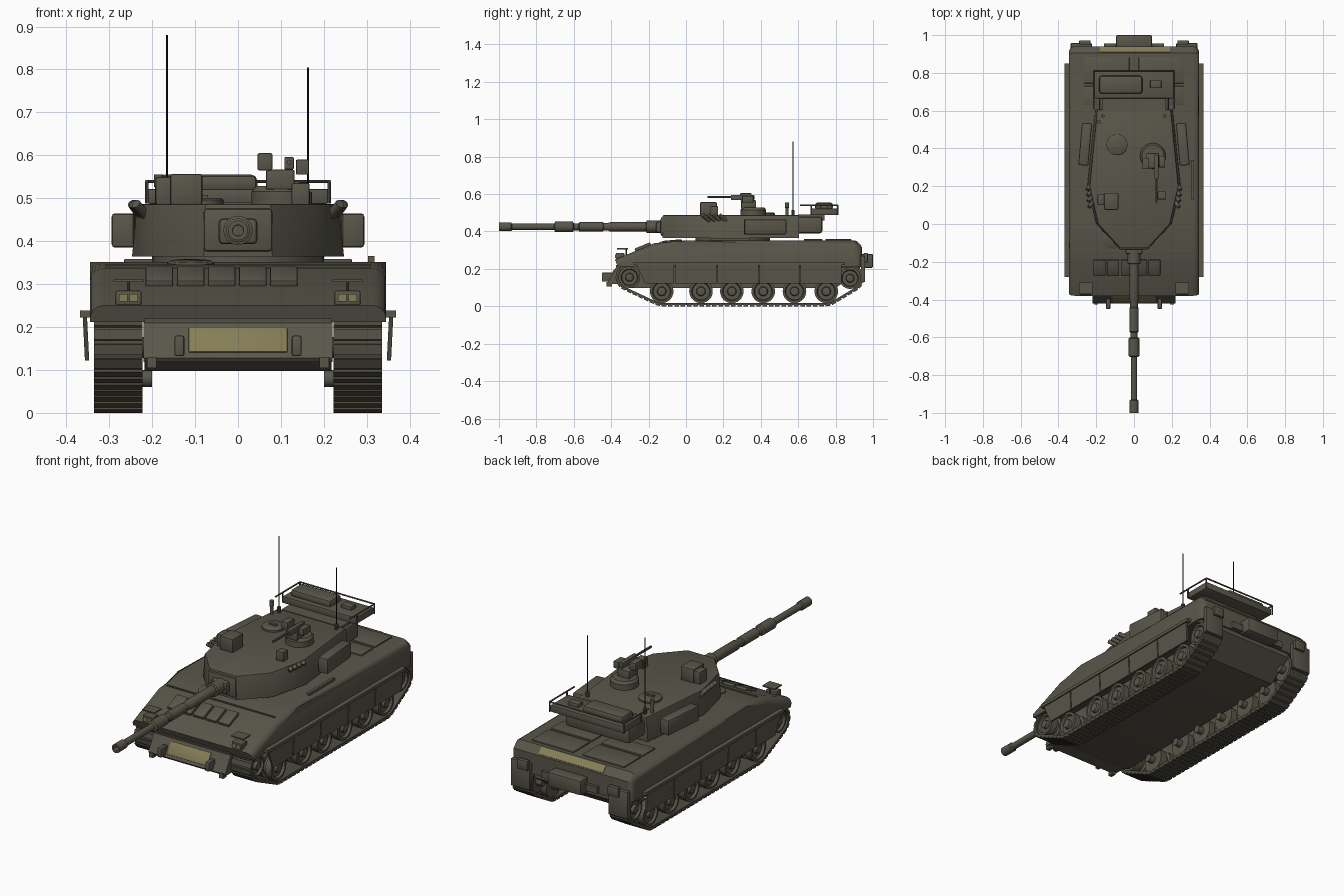
import bpy, bmesh, math
from mathutils import Vector, Matrix
from mathutils.geometry import convex_hull_2d

if "Cube" in bpy.data.objects:
    bpy.data.objects.remove(bpy.data.objects["Cube"])

def material(name, rgb):
    m = bpy.data.materials.new(name)
    m.diffuse_color = (*rgb, 1)
    m.use_nodes = True
    m.node_tree.nodes["Principled BSDF"].inputs["Base Color"].default_value = m.diffuse_color
    return m

OLIVE = material("olive_paint", (0.100, 0.093, 0.068))
STEEL = material("track_steel", (0.078, 0.072, 0.053))
YELLOW = material("yellow_marking", (0.235, 0.208, 0.095))
BLACK = material("black_rubber", (0.012, 0.012, 0.011))

def finish(name, bm, mat=OLIVE, mirror=False):
    bmesh.ops.recalc_face_normals(bm, faces=bm.faces[:])
    me = bpy.data.meshes.new(name)
    bm.to_mesh(me)
    bm.free()
    me.materials.append(mat)
    ob = bpy.data.objects.new(name, me)
    bpy.context.collection.objects.link(ob)
    if mirror:
        ob.modifiers.new("mirror", 'MIRROR')
    return ob

def bevel(bm, width, seg=2, rule=lambda e: True):
    edges = [e for e in bm.edges if rule(e)]
    bmesh.ops.bevel(bm, geom=edges, offset=width, segments=seg, profile=0.5, affect='EDGES')

def box(name, x, y, z, mat=OLIVE, mirror=False, bev=0.0, tilt=0.0, yaw=0.0):
    bm = bmesh.new()
    bmesh.ops.create_cube(bm, size=1)
    bmesh.ops.scale(bm, vec=(x[1] - x[0], y[1] - y[0], z[1] - z[0]), verts=bm.verts)
    if bev:
        bevel(bm, bev)
    c = Vector((sum(x) / 2, sum(y) / 2, sum(z) / 2))
    bm.transform(Matrix.Translation(c) @ Matrix.Rotation(yaw, 4, 'Z') @ Matrix.Rotation(tilt, 4, 'X'))
    return finish(name, bm, mat, mirror)

def prism_bm(pts, lo, hi, axis, top_scale=1.0):
    """Extrude a closed outline along x (pts are y,z) or z (pts are x,y)."""
    bm = bmesh.new()
    def at(p, t, k):
        return (t, p[0], p[1]) if axis == 'x' else (p[0] * k, p[1], t)
    a = [bm.verts.new(at(p, lo, 1)) for p in pts]
    b = [bm.verts.new(at(p, hi, top_scale)) for p in pts]
    n = len(pts)
    bm.faces.new(a)
    bm.faces.new(b)
    for i in range(n):
        bm.faces.new((a[i], a[(i + 1) % n], b[(i + 1) % n], b[i]))
    return bm

def lathe(name, prof, loc, direction=(0, 0, 1), seg=20, mat=OLIVE, mirror=False):
    """Spin (radius, distance) pairs around a direction from loc."""
    bm = bmesh.new()
    rings = [[bm.verts.new((r * math.cos(2 * math.pi * i / seg), r * math.sin(2 * math.pi * i / seg), t))
              for i in range(seg)] for r, t in prof]
    for p, q in zip(rings, rings[1:]):
        for i in range(seg):
            j = (i + 1) % seg
            bm.faces.new((p[i], p[j], q[j], q[i]))
    bm.faces.new(rings[0])
    bm.faces.new(rings[-1])
    rot = Vector(direction).to_track_quat('Z', 'Y').to_matrix().to_4x4()
    bm.transform(Matrix.Translation(loc) @ rot)
    return finish(name, bm, mat, mirror)

def rod(name, a, b, r, mat=OLIVE, mirror=False, seg=8):
    d = Vector(b) - Vector(a)
    return lathe(name, [(r, 0), (r, d.length)], a, d, seg, mat, mirror)

# Upper hull with rounded side edges
bm = prism_bm([(-0.365, 0.212), (-0.38, 0.25), (-0.17, 0.337), (0.0, 0.352),
               (0.905, 0.352), (0.94, 0.317), (0.94, 0.212)], -0.345, 0.345, 'x')
def hull_side_edge(e):
    a, b = e.verts
    return a.co.x * b.co.x > 0 and abs(a.co.x - b.co.x) < 0.01 and max(a.co.z, b.co.z) > 0.3
bevel(bm, 0.032, 4, hull_side_edge)
finish("upper_hull", bm)
# Lower hull and sloped nose plate
finish("lower_hull", prism_bm([(-0.375, 0.22), (-0.36, 0.125), (-0.3, 0.098), (0.8, 0.098),
                               (0.93, 0.19), (0.93, 0.23)], -0.218, 0.218, 'x'))
finish("nose_plate", prism_bm([(-0.372, 0.212), (-0.42, 0.128), (-0.412, 0.118), (-0.33, 0.118)],
                              -0.22, 0.22, 'x'))
box("nose_marking", (-0.115, 0.115), (-0.4005, -0.3945), (0.137, 0.201), YELLOW, tilt=-0.512, bev=0.0025)
box("tow_hook", (0.125, 0.148), (-0.45, -0.395), (0.132, 0.18), mirror=True, bev=0.005)
box("nose_bracket", (0.19, 0.212), (-0.425, -0.395), (0.105, 0.13), mirror=True)

# Glacis panels, driver hatch and headlights
slope = math.atan2(0.087, 0.21)
for i in range(5):
    x = -0.215 + i * 0.0725
    box("glacis_panel", (x, x + 0.064), (-0.275, -0.185), (0.305, 0.326), tilt=slope, bev=0.004)
lathe("driver_hatch", [(0.055, 0), (0.055, 0.012), (0.048, 0.016)], (-0.11, -0.075, 0.338), (0, -0.09, 1), 24)
box("glacis_seam", (-0.31, 0.31), (-0.143, -0.135), (0.335, 0.345), tilt=0.1)
box("headlight", (0.225, 0.285), (-0.375, -0.33), (0.25, 0.285), mirror=True, bev=0.004)
for x in (0.243, 0.267):
    box("headlight_lens", (x - 0.01, x + 0.01), (-0.379, -0.374), (0.259, 0.277), YELLOW, True)
box("headlight_guard", (0.22, 0.29), (-0.37, -0.31), (0.305, 0.311), mirror=True)
rod("guard_post", (0.255, -0.32, 0.27), (0.255, -0.32, 0.307), 0.004, mirror=True)

# Engine deck and rear fittings
box("engine_panel", (0.025, 0.265), (0.63, 0.73), (0.348, 0.359), mirror=True, bev=0.003)
box("rear_deck_panel", (0.025, 0.265), (0.745, 0.885), (0.348, 0.359), mirror=True, bev=0.003)
box("fender_bar", (0.303, 0.318), (0.13, 0.34), (0.343, 0.365))
box("rear_marking", (-0.18, 0.19), (0.904, 0.941), (0.332, 0.338), YELLOW, tilt=-math.pi / 4)
box("rear_stowage_box", (-0.095, 0.095), (0.93, 1.0), (0.205, 0.28), bev=0.008)
box("rear_step", (-0.16, 0.16), (0.935, 0.955), (0.215, 0.25))
box("mud_flap", (0.225, 0.335), (0.935, 0.958), (0.13, 0.27), mirror=True, bev=0.004)
box("tail_light", (0.23, 0.29), (0.95, 0.972), (0.235, 0.285), mirror=True, bev=0.004)

# Side skirts hanging from a flange
box("skirt_flange", (0.33, 0.368), (-0.28, 0.85), (0.222, 0.238), mirror=True)
cuts = [-0.27, -0.06, 0.165, 0.39, 0.61, 0.835]
for i, (a, b) in enumerate(zip(cuts, cuts[1:])):
    low = a + (0.05 if i == 0 else 0.003)
    bm = prism_bm([(a + 0.003, 0.23), (b - 0.003, 0.23), (b - 0.003, 0.122), (low, 0.122)], 0.352, 0.362, 'x')
    for v in bm.verts:
        v.co.x -= (0.23 - v.co.z) * 0.05
    finish("skirt_panel", bm, mirror=True)

# Tracks: resampled outline around the end wheels, with raised links
WHEELS = [-0.13, 0.08, 0.245, 0.413, 0.58, 0.75]
pts = [Vector((cy + r * math.cos(k * math.pi / 24), cz + r * math.sin(k * math.pi / 24)))
       for cy, cz, r in ((-0.302, 0.155, 0.069), (-0.13, 0.08, 0.074), (0.75, 0.08, 0.074), (0.877, 0.15, 0.069))
       for k in range(48)]
loop = [pts[i] for i in convex_hull_2d(pts)]
lengths = [(loop[(i + 1) % len(loop)] - p).length for i, p in enumerate(loop)]
total = sum(lengths)
def along(d):
    d %= total
    for i, n in enumerate(lengths):
        if d <= n:
            return loop[i].lerp(loop[(i + 1) % len(loop)], d / n)
        d -= n
    return loop[0]
LINKS = 84
rows = []
for i in range(LINKS):
    for f, off in ((0.0, 0.0), (0.02, 0.006), (0.72, 0.006), (0.74, 0.0)):
        d = (i + f) * total / LINKS
        p, t = along(d), (along(d + 0.006) - along(d - 0.006)).normalized()
        nrm = Vector((t.y, -t.x))
        if nrm.dot(p - Vector((0.3, 0.13))) < 0:
            nrm = -nrm
        rows.append((p + nrm * off, p - nrm * 0.012))
bm = bmesh.new()
ring = [[bm.verts.new((x, p.x, p.y)) for x, p in ((0.222, o), (0.335, o), (0.335, n), (0.222, n))] for o, n in rows]
for a, b in zip(ring, ring[1:] + ring[:1]):
    for k in range(4):
        bm.faces.new((a[k], a[(k + 1) % 4], b[(k + 1) % 4], b[k]))
finish("track", bm, STEEL, True)

# Road wheels, idlers and sprockets
def wheel(name, y, z, r):
    prof = [(r, 0), (r, 0.035), (r * 0.75, 0.038), (r * 0.75, 0.055), (r, 0.058), (r, 0.092), (r * 0.8, 0.094),
            (r * 0.72, 0.082), (r * 0.4, 0.082), (r * 0.34, 0.097), (r * 0.15, 0.099)]
    lathe(name, prof, (0.232, y, z), (1, 0, 0), 28, mirror=True)
for y in WHEELS:
    wheel("road_wheel", y, 0.08, 0.063)
    rod("wheel_axle", (0.2, y, 0.08), (0.24, y, 0.08), 0.02, mirror=True, seg=12)
wheel("front_idler", -0.302, 0.155, 0.057)
wheel("drive_sprocket", 0.877, 0.15, 0.057)
for y, z in ((-0.302, 0.155), (0.877, 0.15)):
    rod("end_axle", (0.2, y, z), (0.24, y, z), 0.022, mirror=True, seg=12)

# Turret
lathe("turret_ring", [(0.2, 0), (0.2, 0.03)], (0, 0.25, 0.342), seg=36)
half = [(0.08, -0.125), (0.2, 0.0), (0.247, 0.2), (0.205, 0.605)]
outline = half + [(-x, y) for x, y in reversed(half)]
bm = prism_bm(outline, 0.364, 0.487, 'z', 0.95)
bevel(bm, 0.006, 2, lambda e: all(v.co.z > 0.48 for v in e.verts))
finish("turret_body", bm)
box("turret_side_box", (0.232, 0.285), (0.31, 0.535), (0.385, 0.465), mirror=True, bev=0.008, yaw=0.09)
box("bustle", (-0.185, 0.185), (0.59, 0.73), (0.39, 0.478), bev=0.015)
box("mantlet", (-0.08, 0.08), (-0.135, 0.01), (0.376, 0.476), bev=0.008)
box("mantlet_collar", (-0.045, 0.045), (-0.16, -0.12), (0.393, 0.453), bev=0.01)

# Gun barrel with sleeve and evacuator
lathe("gun_barrel", [(0.034, 0), (0.034, 0.085), (0.025, 0.088), (0.025, 0.28), (0.021, 0.29), (0.021, 0.315),
                     (0.025, 0.32), (0.025, 0.445), (0.019, 0.45), (0.019, 0.475), (0.028, 0.48), (0.028, 0.575),
                     (0.017, 0.58), (0.017, 0.805), (0.023, 0.81), (0.023, 0.875), (0.013, 0.875), (0.012, 0.83)],
      (0, -0.125, 0.425), (0, -1, 0), 24)

# Bustle rack with rolled load and rails
box("rack_tray", (-0.21, 0.21), (0.665, 0.81), (0.487, 0.522), bev=0.004)
box("rack_support", (-0.17, 0.17), (0.6, 0.74), (0.46, 0.49))
box("rack_roll", (-0.185, 0.045), (0.69, 0.785), (0.515, 0.555), bev=0.014)
box("rack_crate", (0.085, 0.145), (0.72, 0.76), (0.515, 0.54), bev=0.004)
rod("rack_side_rail", (0.213, 0.61, 0.539), (0.213, 0.812, 0.539), 0.004, mirror=True)
rod("rack_rear_rail", (-0.213, 0.812, 0.539), (0.213, 0.812, 0.539), 0.004)
for y in (0.67, 0.812):
    rod("rack_post", (0.213, y, 0.488), (0.213, y, 0.54), 0.004, mirror=True)

# Roof: hatch, sights, cupola and machine gun
lathe("loader_hatch", [(0.056, 0), (0.056, 0.012), (0.048, 0.017)], (-0.09, 0.42, 0.484), seg=28)
box("hatch_handle", (-0.11, -0.07), (0.41, 0.425), (0.498, 0.508))
box("gunner_sight", (-0.158, -0.083), (0.075, 0.165), (0.485, 0.557), bev=0.006)
box("sight_wing", (-0.192, -0.155), (0.1, 0.16), (0.485, 0.55), bev=0.005)
box("forward_sight", (0.125, 0.167), (0.13, 0.172), (0.485, 0.535), bev=0.004)
lathe("cupola", [(0.068, 0), (0.068, 0.032), (0.058, 0.045)], (0.1, 0.36, 0.484), seg=28)
box("gun_mount", (0.065, 0.132), (0.295, 0.375), (0.52, 0.567), bev=0.005)
box("cupola_sight", (0.045, 0.08), (0.29, 0.35), (0.565, 0.605), bev=0.004)
box("machine_gun_body", (0.108, 0.13), (0.24, 0.365), (0.567, 0.596), bev=0.003)
box("ammunition_box", (0.135, 0.165), (0.3, 0.36), (0.555, 0.59), bev=0.003)
rod("machine_gun_barrel", (0.119, 0.25, 0.584), (0.119, 0.115, 0.584), 0.006)

# Smoke launchers on both cheeks
for i in range(4):
    y = 0.11 + i * 0.03
    rod("smoke_tube", (0.205 + i * 0.005, y + 0.025, 0.45), (0.238 + i * 0.003, y - 0.02, 0.487), 0.011,
        mirror=True, seg=12)

# Antennas and wind sensor
for x, top in ((-0.165, 0.88), (0.163, 0.805)):
    rod("antenna_base", (x, 0.572, 0.48), (x, 0.572, 0.515), 0.009, seg=10)
    rod("antenna", (x, 0.572, 0.51), (x, 0.572, top), 0.0022, BLACK, seg=6)
lathe("wind_sensor", [(0.008, 0), (0.008, 0.04), (0.011, 0.042), (0.011, 0.07)], (-0.185, 0.54, 0.485), seg=12)

# Smooth round parts, keep hard edges
for ob in bpy.context.scene.objects:
    ob.select_set(True)
    bpy.context.view_layer.objects.active = ob
bpy.ops.object.shade_smooth_by_angle(angle=math.radians(35))
